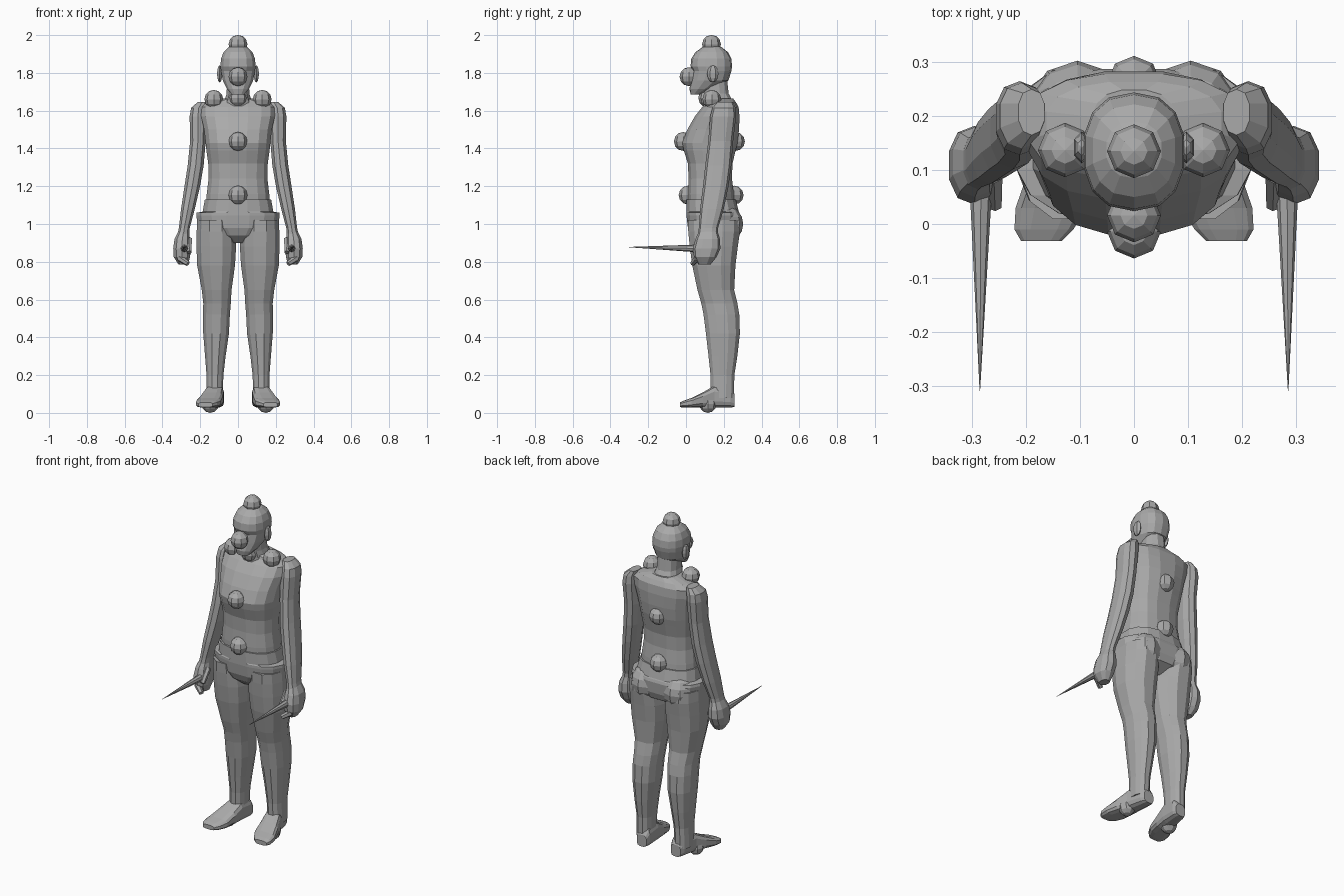
import bpy, bmesh, math
from mathutils import Vector, Matrix

grey = bpy.data.materials.new("plain_grey")
grey.diffuse_color = (0.40, 0.40, 0.40, 1)


def finish(bm, name):
    bmesh.ops.recalc_face_normals(bm, faces=bm.faces)
    me = bpy.data.meshes.new(name)
    bm.to_mesh(me)
    bm.free()
    me.materials.append(grey)
    ob = bpy.data.objects.new(name, me)
    bpy.context.collection.objects.link(ob)
    return ob


def loft(name, rings, n=12, e=0.85, axis='z', side=1):
    """rings: (position on axis, centre x, near, far, half width); near/far run along y (or z)."""
    bm = bmesh.new()
    loops = []
    for p, cx, lo, hi, rx in rings:
        loop = []
        for i in range(n):
            a = 2 * math.pi * (i + 0.5) / n
            c, s = math.cos(a), math.sin(a)
            u = side * (cx + rx * math.copysign(abs(c) ** e, c))
            v = (lo + hi) / 2 + (hi - lo) / 2 * math.copysign(abs(s) ** e, s)
            loop.append(bm.verts.new((u, v, p) if axis == 'z' else (u, p, v)))
        loops.append(loop)
    for a, b in zip(loops, loops[1:]):
        for i in range(n):
            j = (i + 1) % n
            bm.faces.new((a[i], a[j], b[j], b[i]))
    bm.faces.new(loops[0])
    bm.faces.new(loops[-1])
    return finish(bm, name)


def ball(name, loc, size=(0.05, 0.05, 0.05), seg=8, rings=6):
    bm = bmesh.new()
    bmesh.ops.create_uvsphere(bm, u_segments=seg, v_segments=rings, radius=1)
    bmesh.ops.transform(bm, matrix=Matrix.Translation(loc) @ Matrix.Diagonal((*size, 1)), verts=bm.verts)
    return finish(bm, name)


def tube(name, a, b, r1, r2, n=8):
    a, b = Vector(a), Vector(b)
    bm = bmesh.new()
    bmesh.ops.create_cone(bm, cap_ends=True, segments=n, radius1=r1, radius2=r2, depth=(b - a).length)
    rot = (b - a).to_track_quat('Z', 'Y').to_matrix().to_4x4()
    bmesh.ops.transform(bm, matrix=Matrix.Translation((a + b) / 2) @ rot, verts=bm.verts)
    return finish(bm, name)


# head and neck
loft("head", [
    (1.685, 0, 0.025, 0.07, 0.035), (1.715, 0, 0.018, 0.15, 0.06),
    (1.76, 0, 0.026, 0.225, 0.082), (1.81, 0, 0.036, 0.24, 0.092),
    (1.835, 0, 0.024, 0.244, 0.095), (1.875, 0, 0.028, 0.24, 0.092),
    (1.91, 0, 0.05, 0.222, 0.078), (1.935, 0, 0.085, 0.19, 0.052),
    (1.947, 0, 0.115, 0.165, 0.02)], n=14)
loft("neck", [(1.58, 0, 0.09, 0.26, 0.085), (1.65, 0, 0.09, 0.25, 0.075),
              (1.69, 0, 0.085, 0.228, 0.062), (1.76, 0, 0.08, 0.22, 0.06)])
tube("nose", (0, 0.05, 1.83), (0, 0.015, 1.765), 0.008, 0.02, 6)

# torso
loft("torso", [
    (1.09, 0, 0.01, 0.26, 0.172), (1.16, 0, 0.008, 0.255, 0.168),
    (1.24, 0, 0.012, 0.245, 0.158), (1.32, 0, 0.008, 0.248, 0.16),
    (1.39, 0, -0.014, 0.265, 0.17), (1.43, 0, -0.022, 0.275, 0.174),
    (1.50, 0, 0.005, 0.283, 0.182), (1.57, 0, 0.045, 0.285, 0.198),
    (1.62, 0, 0.085, 0.28, 0.2), (1.645, 0, 0.11, 0.265, 0.165),
    (1.665, 0, 0.11, 0.25, 0.08)], n=16, e=0.8)

# trousers with flared pocket rim
loft("trouser_hips", [
    (0.90, 0, 0.07, 0.2, 0.05), (0.94, 0, 0.025, 0.27, 0.15),
    (0.98, 0, 0.008, 0.285, 0.215), (1.045, 0, 0.0, 0.29, 0.224),
    (1.06, 0, 0.0, 0.285, 0.222), (1.065, 0, 0.0, 0.282, 0.19),
    (1.13, 0, 0.0, 0.265, 0.178)], n=16, e=0.8)

# marker balls along the centre line
for name, y, z in (("top_ball", 0.135, 1.951), ("face_ball", 0.016, 1.78),
                   ("throat_ball", 0.115, 1.668), ("chest_ball", -0.014, 1.437),
                   ("belly_ball", 0.011, 1.153), ("back_ball", 0.262, 1.437),
                   ("lower_back_ball", 0.255, 1.153)):
    ball(name, (0, y, z))

for s, tag in ((-1, "left"), (1, "right")):
    # head side and shoulder and sole balls
    ball("ear_" + tag, (s * 0.097, 0.142, 1.795), (0.016, 0.03, 0.045), 6, 6)
    ball("shoulder_ball_" + tag, (s * 0.128, 0.137, 1.66))
    ball("sole_ball_" + tag, (s * 0.147, 0.116, 0.048), (0.046, 0.046, 0.048))
    ball("buttock_" + tag, (s * 0.105, 0.205, 1.0), (0.095, 0.098, 0.1), 10, 8)

    # leg
    loft("leg_" + tag, [
        (0.08, 0.125, 0.13, 0.255, 0.045), (0.2, 0.122, 0.128, 0.258, 0.046),
        (0.3, 0.12, 0.117, 0.274, 0.056), (0.42, 0.116, 0.103, 0.288, 0.07),
        (0.52, 0.114, 0.09, 0.285, 0.073), (0.58, 0.111, 0.078, 0.275, 0.075),
        (0.65, 0.113, 0.058, 0.258, 0.081), (0.78, 0.116, 0.03, 0.265, 0.103),
        (0.88, 0.115, 0.016, 0.278, 0.108), (0.96, 0.117, 0.008, 0.29, 0.105),
        (1.02, 0.118, 0.005, 0.29, 0.1)], n=12, side=s)

    # shoe, turned outward
    loft("shoe_" + tag, [
        (0.258, 0.112, 0.03, 0.1, 0.032), (0.235, 0.114, 0.028, 0.135, 0.042),
        (0.15, 0.125, 0.028, 0.145, 0.05), (0.09, 0.14, 0.028, 0.11, 0.06),
        (0.03, 0.155, 0.028, 0.08, 0.066), (-0.01, 0.167, 0.028, 0.066, 0.056),
        (-0.032, 0.172, 0.03, 0.056, 0.038)], n=12, e=0.6, axis='y', side=s)

    # arm
    loft("arm_" + tag, [
        (1.645, 0.19, 0.165, 0.25, 0.025), (1.615, 0.208, 0.14, 0.262, 0.042),
        (1.57, 0.212, 0.128, 0.265, 0.046), (1.44, 0.212, 0.118, 0.25, 0.043),
        (1.31, 0.224, 0.102, 0.24, 0.044), (1.2, 0.242, 0.09, 0.225, 0.043),
        (1.08, 0.265, 0.075, 0.2, 0.038), (0.98, 0.284, 0.068, 0.17, 0.03),
        (0.94, 0.29, 0.062, 0.168, 0.032)], n=10, side=s)

    # fist gripping a spike
    loft("fist_" + tag, [
        (0.96, 0.288, 0.068, 0.168, 0.03), (0.92, 0.295, 0.05, 0.18, 0.043),
        (0.87, 0.296, 0.036, 0.182, 0.049), (0.825, 0.297, 0.042, 0.162, 0.045),
        (0.785, 0.29, 0.065, 0.13, 0.026)], n=10, side=s)
    tube("thumb_" + tag, (s * 0.26, 0.09, 0.92), (s * 0.258, 0.035, 0.85), 0.018, 0.014, 6)
    tube("finger_" + tag, (s * 0.31, 0.06, 0.82), (s * 0.265, 0.035, 0.79), 0.018, 0.014, 6)
    tube("spike_" + tag, (s * 0.284, 0.09, 0.87), (s * 0.286, -0.31, 0.878), 0.022, 0.0005, 8)
